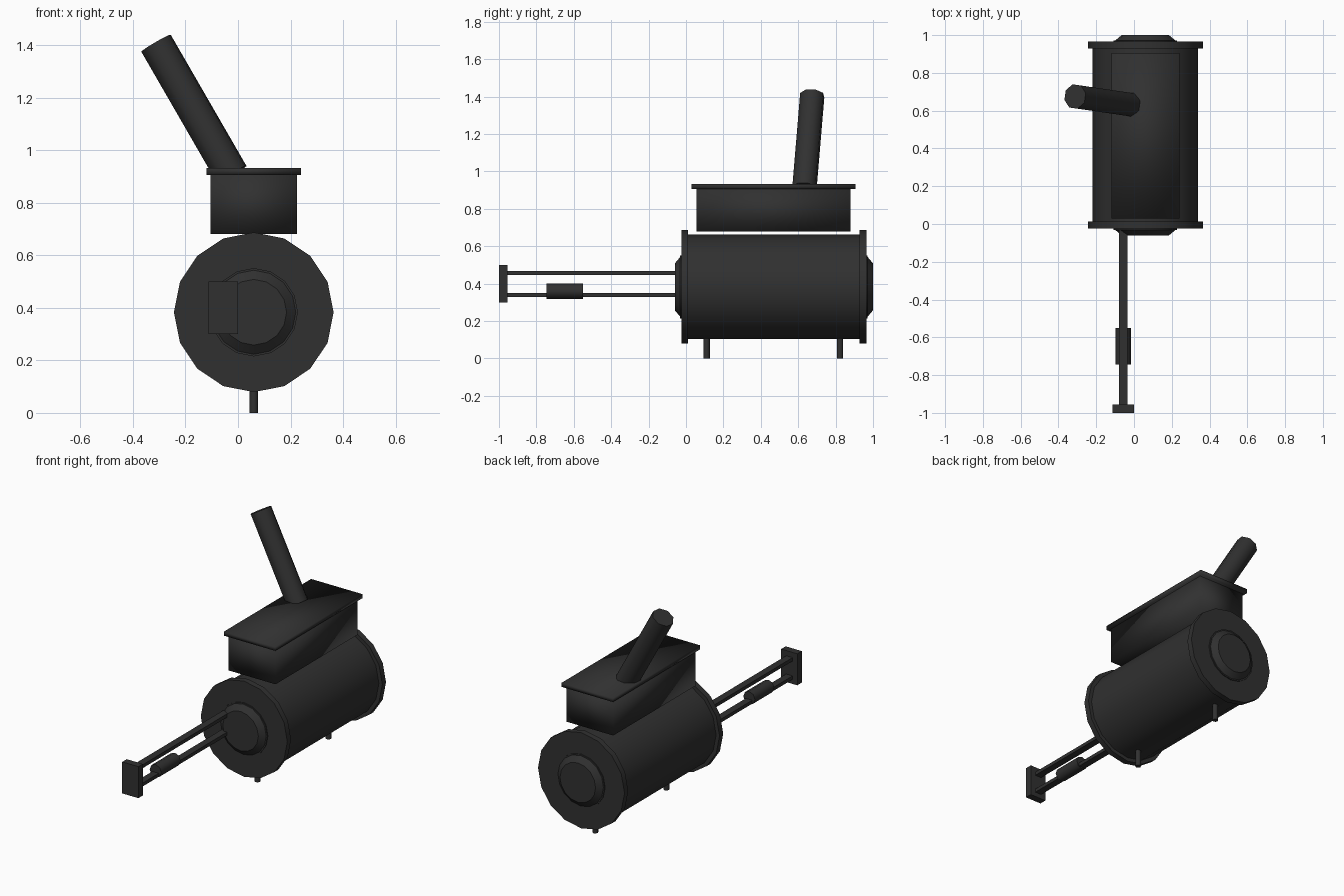
import bpy, math
from mathutils import Vector

if "Cube" in bpy.data.objects:
    bpy.data.objects.remove(bpy.data.objects["Cube"])

iron = bpy.data.materials.new("black iron")
iron.diffuse_color = (0.03, 0.03, 0.03, 1)
iron.use_nodes = True
iron.node_tree.nodes["Principled BSDF"].inputs["Base Color"].default_value = iron.diffuse_color
CX, CZ = 0.06, 0.383          # drum axis


def finish(ob, name, angle):
    ob.name = name
    ob.data.materials.append(iron)
    if angle is None:
        bpy.ops.object.shade_smooth()
    else:
        bpy.ops.object.shade_smooth_by_angle(angle=math.radians(angle))
    return ob


def box(name, lo, hi, angle=30):
    mid = [(a + b) / 2 for a, b in zip(lo, hi)]
    bpy.ops.mesh.primitive_cube_add(size=1, location=mid)
    ob = bpy.context.object
    ob.scale = [b - a for a, b in zip(lo, hi)]
    bpy.ops.object.transform_apply(location=False, rotation=False, scale=True)
    return finish(ob, name, angle)


def rod(name, a, b, r1, r2=None, sides=16, turn=0.0, angle=50):
    """Cylinder or cone frustum from a (radius r1) to b (radius r2)."""
    a, b = Vector(a), Vector(b)
    bpy.ops.mesh.primitive_cone_add(vertices=sides, radius1=r1,
                                    radius2=r1 if r2 is None else r2,
                                    depth=(b - a).length, location=(a + b) / 2)
    ob = bpy.context.object
    quat = (b - a).to_track_quat('Z', 'Y')
    ob.rotation_euler = quat.to_euler()
    if turn:
        ob.rotation_euler.rotate_axis('Z', turn)
    return finish(ob, name, angle)


# drum with a flange and a tapered cap at each end
rod("drum", (CX, 0, CZ), (CX, 0.94, CZ), 0.28)
for end, y0, s in (("front", -0.025, -1), ("back", 0.965, 1)):
    rod(end + "_flange", (CX, y0 - s * 0.037, CZ), (CX, y0, CZ), 0.304)
    rod(end + "_cap_rim", (CX, y0 - s * 0.01, CZ), (CX, y0 + s * 0.006, CZ), 0.168)
    rod(end + "_cap", (CX, y0 + s * 0.006, CZ), (CX, y0 + s * 0.035, CZ),
        0.16, 0.125, angle=30)

# feet
for end, y in (("front", 0.11), ("back", 0.823)):
    rod(end + "_foot", (CX, y, 0), (CX, y, 0.14), 0.017, sides=8)

# hopper box with lid
box("hopper", (-0.105, 0.055, 0.68), (0.225, 0.88, 0.91), None)
box("hopper_lid", (-0.12, 0.03, 0.906), (0.24, 0.905, 0.932), None)

# leaning chimney
rod("chimney", (-0.024, 0.633, 0.908), (-0.312, 0.675, 1.407), 0.067,
    sides=8, turn=math.pi / 8)

# handle: two flat bars, weight and end plate
for name, z in (("upper_bar", 0.456), ("lower_bar", 0.34)):
    box(name, (-0.08, -0.96, z - 0.011), (-0.035, 0.0, z + 0.011))
rod("weight", (-0.058, -0.745, 0.36), (-0.058, -0.55, 0.36), 0.041, sides=8)
box("end_plate", (-0.113, -1.0, 0.30), (0.0, -0.955, 0.50))
